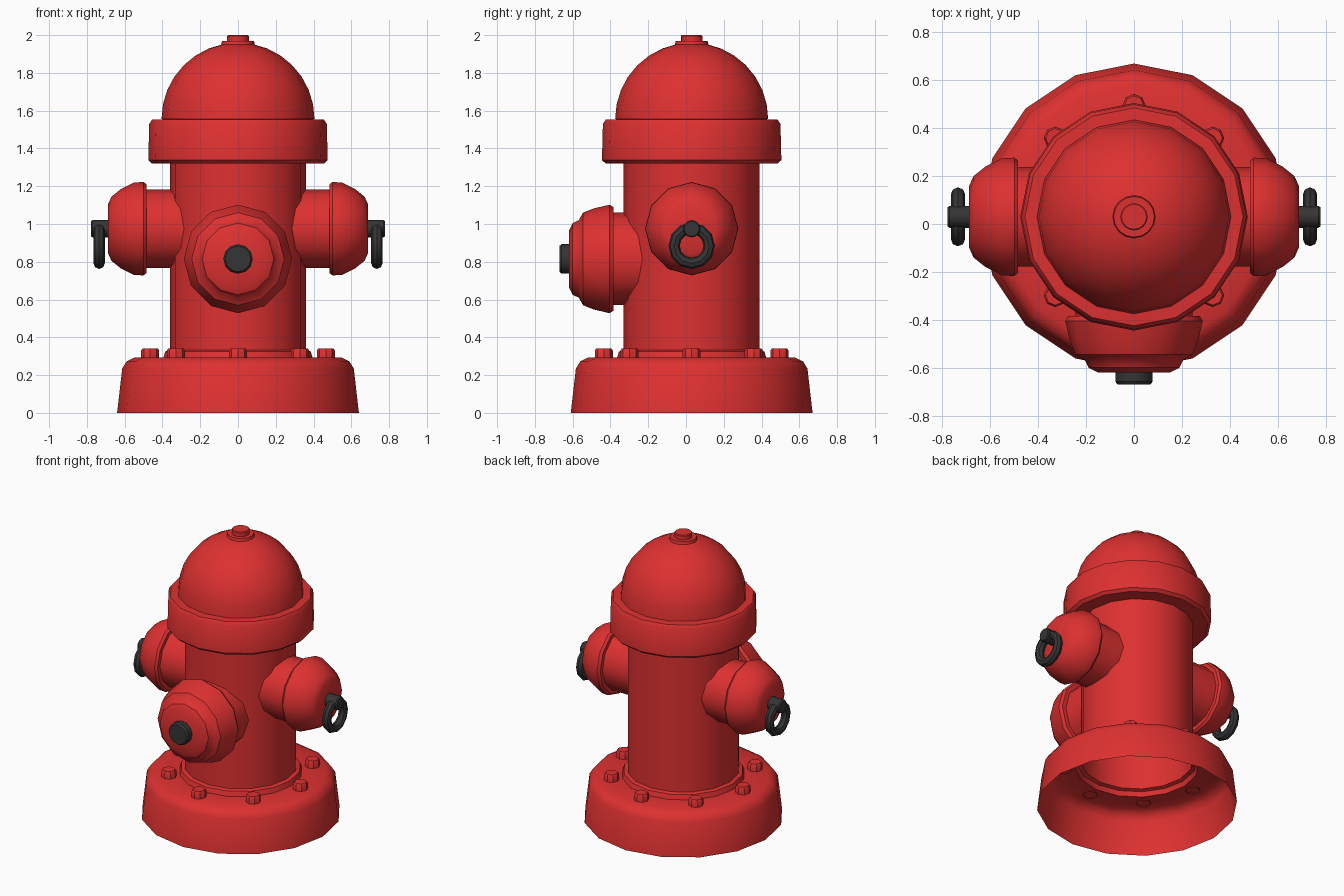
import bpy, bmesh, math
from mathutils import Vector, Matrix

cube = bpy.data.objects.get("Cube")
if cube:
    bpy.data.objects.remove(cube, do_unlink=True)

AXIS_Y = 0.03  # the barrel sits slightly behind the centre


def make_material(name, color, roughness):
    mat = bpy.data.materials.new(name)
    mat.use_nodes = True
    mat.diffuse_color = color
    bsdf = mat.node_tree.nodes["Principled BSDF"]
    bsdf.inputs["Base Color"].default_value = color
    bsdf.inputs["Roughness"].default_value = roughness
    return mat


RED = make_material("red paint", (0.73, 0.03, 0.03, 1), 0.5)
BLACK = make_material("dark iron", (0.035, 0.035, 0.035, 1), 0.5)


def finish(bm, name, mat):
    mesh = bpy.data.meshes.new(name)
    bm.to_mesh(mesh)
    bm.free()
    mesh.materials.append(mat)
    obj = bpy.data.objects.new(name, mesh)
    bpy.context.collection.objects.link(obj)
    bpy.ops.object.select_all(action='DESELECT')
    obj.select_set(True)
    bpy.context.view_layer.objects.active = obj
    bpy.ops.object.shade_smooth_by_angle(angle=math.radians(35))
    return obj


def lathe(name, profile, sides, mat, origin=(0, AXIS_Y, 0), direction=(0, 0, 1)):
    """Spin (radius, height) points around a direction; radius 0 closes an end."""
    bm = bmesh.new()
    place = Matrix.Translation(origin)
    if direction != (0, 0, 1):
        place = place @ Vector(direction).to_track_quat('Z', 'Y').to_matrix().to_4x4()
    rings = []
    for r, h in profile:
        if r == 0:
            rings.append([bm.verts.new(place @ Vector((0, 0, h)))] * sides)
        else:
            angles = [math.tau * i / sides for i in range(sides)]
            rings.append([bm.verts.new(place @ Vector((r * math.cos(a), r * math.sin(a), h)))
                          for a in angles])
    for low, high in zip(rings, rings[1:]):
        for i in range(sides):
            j = (i + 1) % sides
            corners = dict.fromkeys((low[i], low[j], high[j], high[i]))
            bm.faces.new(list(corners))
    return finish(bm, name, mat)


def torus(name, center, major, minor, segments, sides, mat):
    """Ring lying in the y-z plane."""
    bm = bmesh.new()
    rings = []
    for i in range(segments):
        a = math.tau * i / segments
        ring = []
        for k in range(sides):
            b = math.tau * k / sides
            r = major + minor * math.cos(b)
            ring.append(bm.verts.new(Vector(center) + Vector(
                (minor * math.sin(b), r * math.cos(a), r * math.sin(a)))))
        rings.append(ring)
    for i in range(segments):
        a, b = rings[i], rings[(i + 1) % segments]
        for k in range(sides):
            n = (k + 1) % sides
            bm.faces.new((a[k], b[k], b[n], a[n]))
    bmesh.ops.recalc_face_normals(bm, faces=bm.faces)
    return finish(bm, name, mat)


# Hollow base flange, foot collar and barrel
lathe("base_and_barrel", [(0.64, 0), (0.613, 0.235), (0.59, 0.272), (0.55, 0.292),
                          (0.395, 0.292), (0.385, 0.325), (0.36, 0.332), (0.36, 1.33)],
      16, RED)

# Flange bolts
for i in range(8):
    a = math.tau * i / 8
    lathe(f"flange_bolt_{i + 1}", [(0.048, 0.285), (0.048, 0.33), (0.04, 0.342), (0, 0.342)],
          8, RED, (0.465 * math.cos(a), AXIS_Y + 0.465 * math.sin(a), 0))

# Bonnet: wide collar, dome and top nut
lathe("bonnet_collar", [(0, 1.32), (0.455, 1.32), (0.475, 1.338), (0.47, 1.53),
                        (0.455, 1.552), (0.39, 1.555)], 16, RED)
dome = [(0.405 * math.cos(t), 1.555 + 0.405 * math.sin(t))
        for t in (math.pi / 2 * k / 8 for k in range(8))]
lathe("bonnet_dome", dome + [(0, 1.96)], 16, RED)
lathe("top_washer", [(0.09, 1.945), (0.085, 1.968), (0, 1.968)], 16, RED)
lathe("top_nut", [(0.057, 1.96), (0.057, 1.995), (0.052, 2.0), (0, 2.0)], 16, RED)

# Side outlets with pull rings
for side, s in (("left", 1), ("right", -1)):
    origin, direction = (0, AXIS_Y, 0.975), (s, 0, 0)
    lathe(f"{side}_outlet_pipe", [(0.208, 0.27), (0.208, 0.5)], 12, RED, origin, direction)
    lathe(f"{side}_outlet_cap", [(0.2, 0.484), (0.235, 0.484), (0.247, 0.5), (0.245, 0.55),
                                 (0.21, 0.62), (0.17, 0.67), (0.13, 0.688), (0, 0.688)],
          12, RED, origin, direction)
    lathe(f"{side}_ring_pin", [(0.046, 0.68), (0.046, 0.77), (0.04, 0.778), (0, 0.778)],
          12, BLACK, origin, direction)
    torus(f"{side}_pull_ring", (s * 0.735, AXIS_Y, 0.885), 0.093, 0.03, 12, 8, BLACK)

# Large front outlet with plug
origin, direction = (0, 0, 0.815), (0, -1, 0)
lathe("front_outlet_pipe", [(0.245, 0.2), (0.245, 0.42)], 12, RED, origin, direction)
lathe("front_outlet_cap", [(0.24, 0.385), (0.275, 0.385), (0.287, 0.405), (0.268, 0.487),
                           (0.245, 0.545), (0.205, 0.568), (0.19, 0.6), (0.15, 0.62),
                           (0, 0.62)], 12, RED, origin, direction)
lathe("front_plug", [(0.078, 0.61), (0.078, 0.658), (0.068, 0.671), (0, 0.671)],
      12, BLACK, origin, direction)
